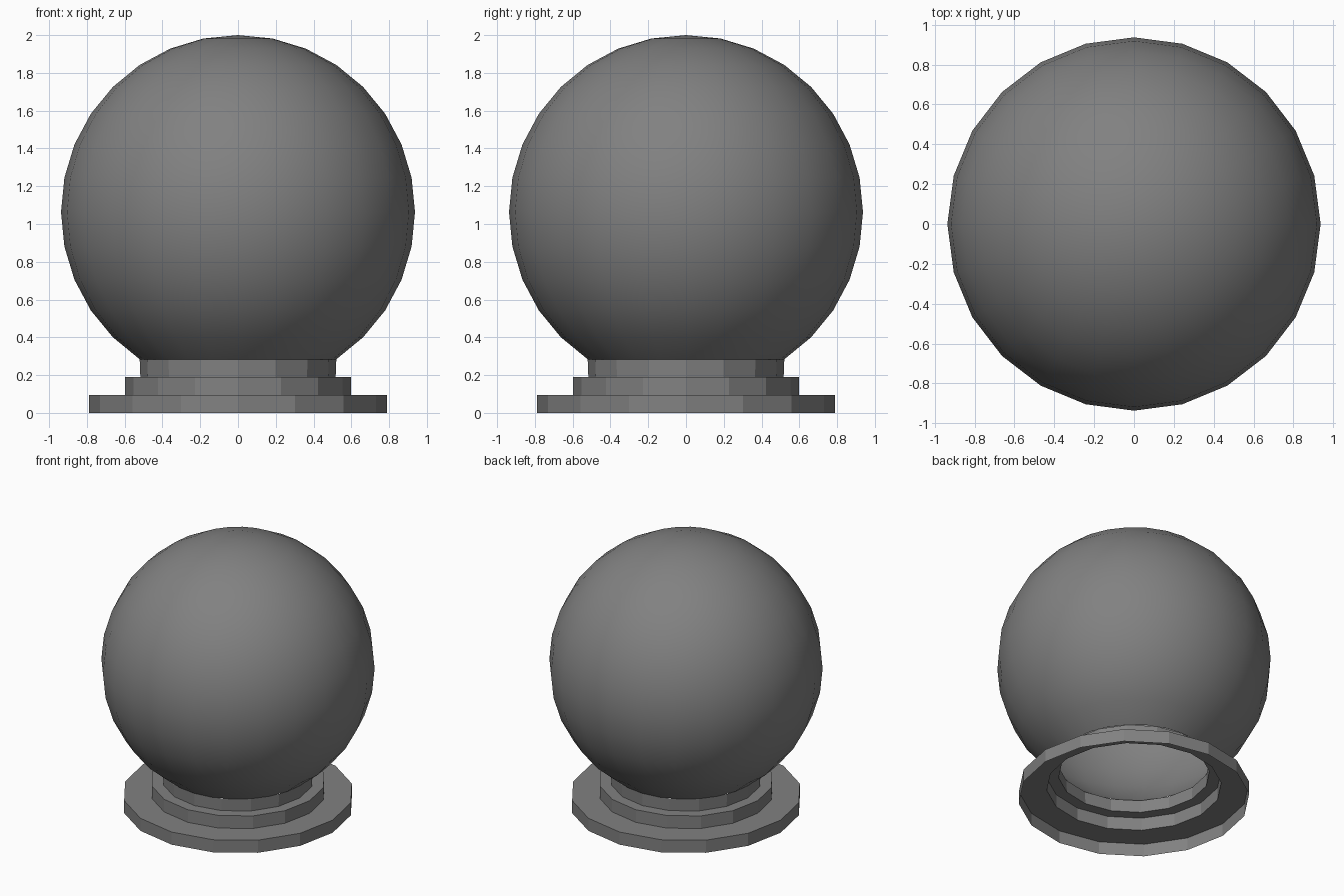
import bpy, bmesh, math

if "Cube" in bpy.data.objects:
    bpy.data.objects.remove(bpy.data.objects["Cube"])

grey = bpy.data.materials.new("mid_grey")
grey.diffuse_color = (0.22, 0.22, 0.22, 1)
grey.use_nodes = True
grey.node_tree.nodes["Principled BSDF"].inputs["Base Color"].default_value = grey.diffuse_color


def lathe(name, profile, sides, smooth):
    """Spin an open (radius, height) profile around z into a thin shell."""
    bm = bmesh.new()
    rings = []
    for r, z in profile:
        if r < 1e-5:
            rings.append([bm.verts.new((0, 0, z))] * sides)
        else:
            rings.append([bm.verts.new((r * math.cos(math.tau * i / sides),
                                        r * math.sin(math.tau * i / sides), z))
                          for i in range(sides)])
    for low, high in zip(rings, rings[1:]):
        for i in range(sides):
            j = (i + 1) % sides
            corners = [low[i], low[j], high[j], high[i]]
            bm.faces.new(list(dict.fromkeys(corners)))
    mesh = bpy.data.meshes.new(name)
    bm.to_mesh(mesh)
    bm.free()
    for face in mesh.polygons:
        face.use_smooth = smooth
    mesh.materials.append(grey)
    obj = bpy.data.objects.new(name, mesh)
    bpy.context.collection.objects.link(obj)
    return obj


# Globe: hollow sphere, open at the bottom where it meets the collar
R, CZ = 0.937, 1.063
globe = []
for k in range(13, -1, -1):
    a = math.pi * k / 16
    globe.append((R * math.sin(a), CZ + R * math.cos(a)))
lathe("globe", globe, 24, True)

# Stepped base: hollow underneath, three tiers ending in the collar
neck_r, neck_z = globe[0]
lathe("stepped_base", [(0.79, 0), (0.79, 0.095), (0.598, 0.095), (0.598, 0.19),
                       (0.517, 0.19), (neck_r, neck_z)], 16, False)
